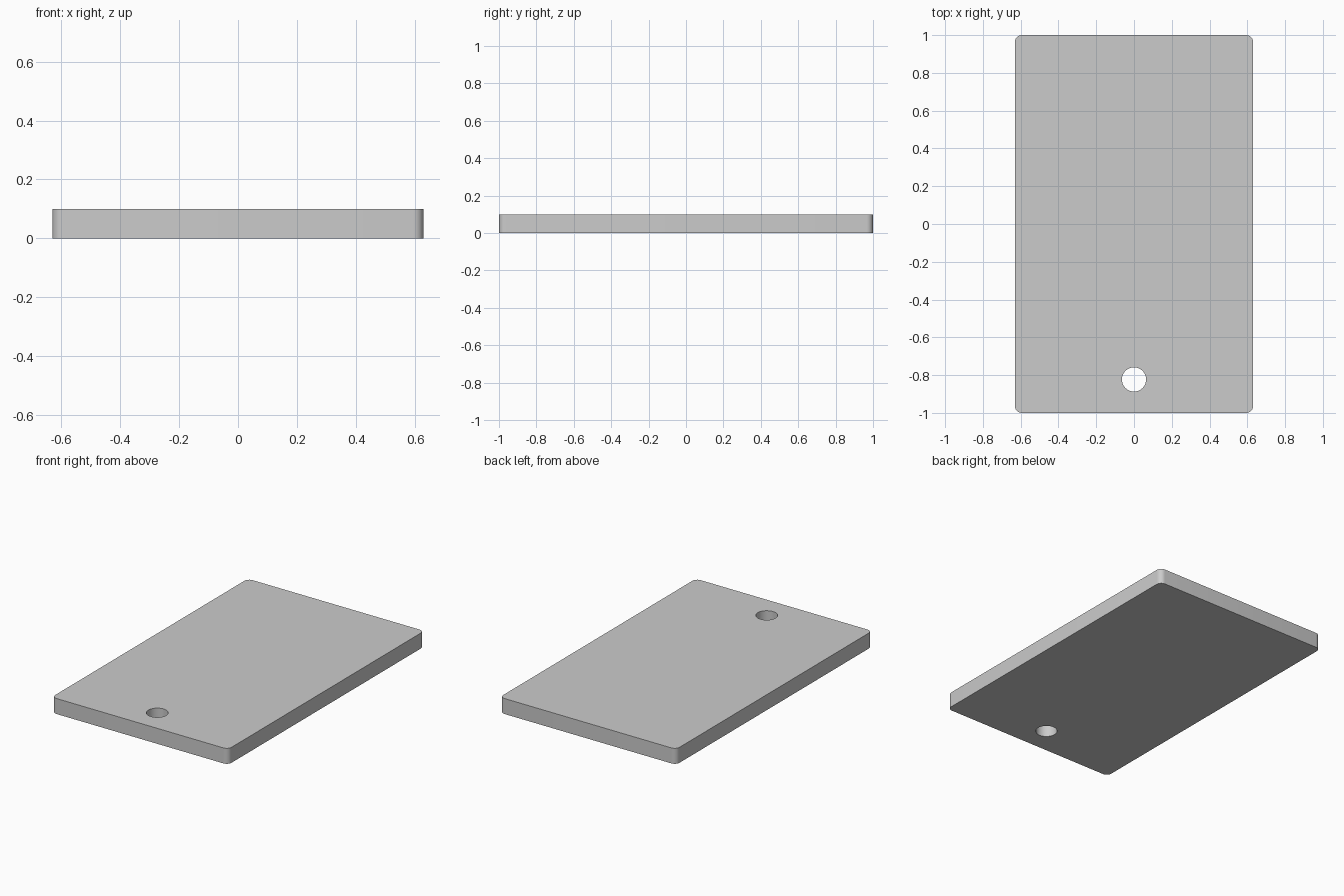
import bpy, bmesh
from math import cos, sin, pi, radians

if "Cube" in bpy.data.objects:
    bpy.data.objects.remove(bpy.data.objects["Cube"])

WIDTH, LENGTH, THICK = 1.26, 2.0, 0.1
CORNER_R, CORNER_STEPS = 0.035, 8
HOLE_Y, HOLE_R, HOLE_SIDES = -0.823, 0.064, 48


def arc(cx, cy, r, start, sweep, steps):
    return [(cx + r * cos(start + sweep * i / steps),
             cy + r * sin(start + sweep * i / steps)) for i in range(steps + 1)]


def add_loop(bm, points):
    verts = [bm.verts.new((x, y, 0)) for x, y in points]
    return [bm.edges.new((v, verts[i - 1])) for i, v in enumerate(verts)]


# Rounded rectangle outline, corner by corner
dx, dy = WIDTH / 2 - CORNER_R, LENGTH / 2 - CORNER_R
outline = []
for i, (sx, sy) in enumerate([(1, 1), (-1, 1), (-1, -1), (1, -1)]):
    outline += arc(sx * dx, sy * dy, CORNER_R, i * pi / 2, pi / 2, CORNER_STEPS)

# Round hanging hole near the front edge
hole = arc(0, HOLE_Y, HOLE_R, 0, 2 * pi, HOLE_SIDES)[:-1]

# Fill between the outline and the hole, then extrude to thickness
bm = bmesh.new()
edges = add_loop(bm, outline) + add_loop(bm, hole)
bmesh.ops.triangle_fill(bm, edges=edges, use_beauty=True)
ext = bmesh.ops.extrude_face_region(bm, geom=bm.faces[:], use_keep_orig=True)
top = [g for g in ext["geom"] if isinstance(g, bmesh.types.BMVert)]
bmesh.ops.translate(bm, verts=top, vec=(0, 0, THICK))
bmesh.ops.recalc_face_normals(bm, faces=bm.faces[:])

mesh = bpy.data.meshes.new("tag_plate")
bm.to_mesh(mesh)
bm.free()
plate = bpy.data.objects.new("tag_plate", mesh)
bpy.context.collection.objects.link(plate)

# Smooth rounded walls, sharp rims
bpy.context.view_layer.objects.active = plate
plate.select_set(True)
bpy.ops.object.shade_smooth_by_angle(angle=radians(30))
